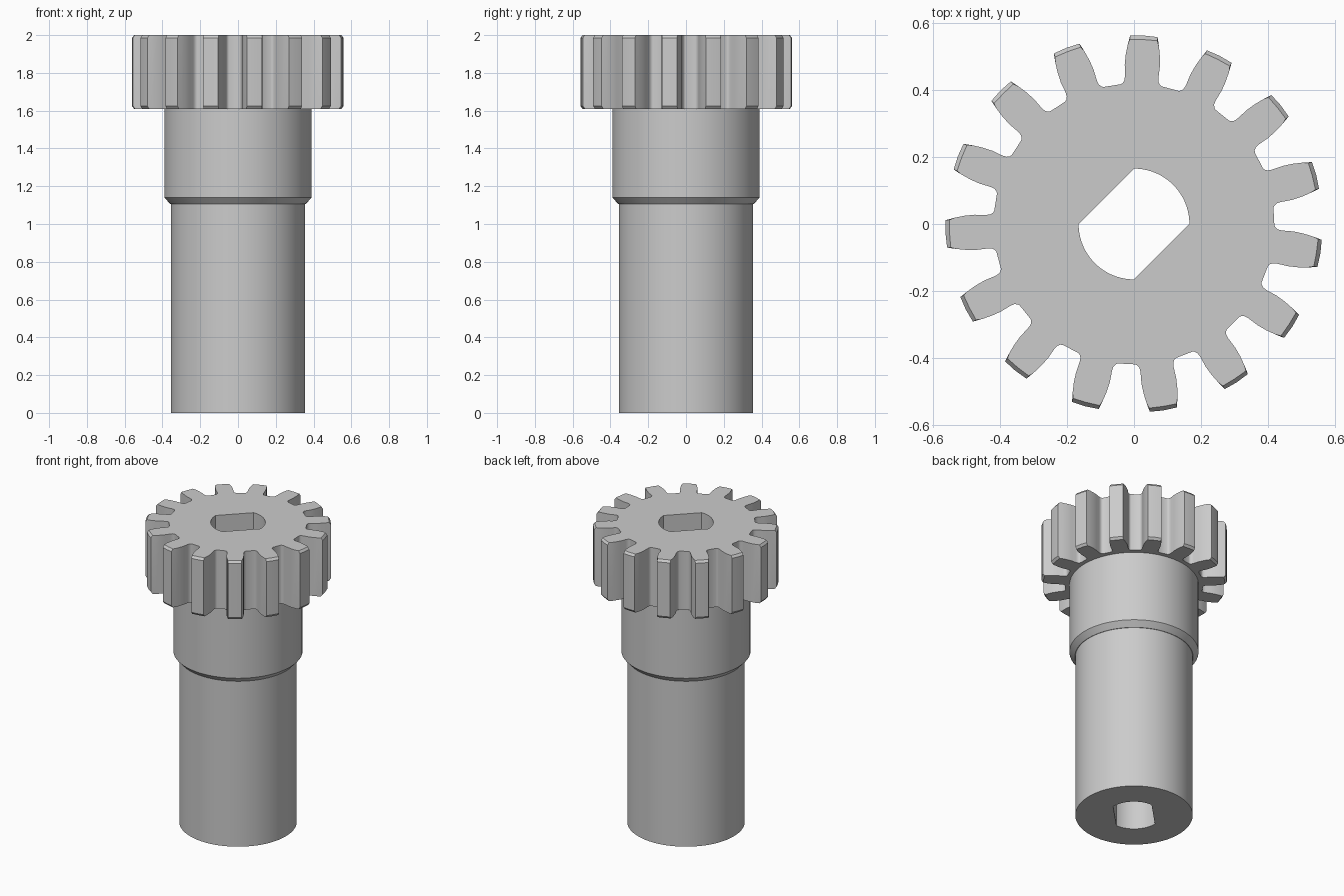
import bpy
import bmesh
from math import sin, cos, pi, radians

if "Cube" in bpy.data.objects:
    bpy.data.objects.remove(bpy.data.objects["Cube"], do_unlink=True)

STEEL = (0.6, 0.6, 0.6, 1)
steel = bpy.data.materials.new("grey steel")
steel.diffuse_color = STEEL
steel.use_nodes = True
steel.node_tree.nodes["Principled BSDF"].inputs["Base Color"].default_value = STEEL

TEETH = 15
FIRST_TOOTH = radians(87)
BORE_RADIUS = 0.165


def loft(name, rings):
    """Closed solid through a stack of (z, outline) rings."""
    bm = bmesh.new()
    loops = [[bm.verts.new((x, y, z)) for x, y in outline] for z, outline in rings]
    for low, high in zip(loops, loops[1:]):
        for i in range(len(low)):
            j = (i + 1) % len(low)
            bm.faces.new((low[i], low[j], high[j], high[i]))
    bm.faces.new(loops[0][::-1])
    bm.faces.new(loops[-1])
    mesh = bpy.data.meshes.new(name)
    bm.to_mesh(mesh)
    bm.free()
    mesh.materials.append(steel)
    obj = bpy.data.objects.new(name, mesh)
    bpy.context.collection.objects.link(obj)
    return obj


def circle(r, n=96):
    return [(r * cos(2 * pi * i / n), r * sin(2 * pi * i / n)) for i in range(n)]


def gear_outline(limit):
    # one tooth flank as (radius, half width), root to tip
    flank = [(0.418, 0.062), (0.421, 0.056), (0.429, 0.051), (0.442, 0.05),
             (0.475, 0.0525), (0.505, 0.051), (0.535, 0.0465), (0.561, 0.041)]
    tooth = [(r, -w) for r, w in flank] + [(0.562, 0)] + [(r, w) for r, w in flank[::-1]]
    points = []
    for t in range(TEETH):
        a = FIRST_TOOTH + 2 * pi * t / TEETH
        for r, w in tooth:
            r = min(r, limit)
            b = a + w / r
            points.append((r * cos(b), r * sin(b)))
    return points


def bore_outline(steps=24):
    # two quarter arcs joined by parallel flats
    angles = [start + pi / 2 * i / steps for start in (0, pi) for i in range(steps + 1)]
    return [(BORE_RADIUS * cos(a), BORE_RADIUS * sin(a)) for a in angles]


# shaft, collar with chamfered lower edge, and toothed head
shaft = loft("shaft", [(0, circle(0.355)), (1.105, circle(0.355))])
collar = loft("collar", [(1.105, circle(0.358)), (1.14, circle(0.39)), (1.61, circle(0.39))])
gear = loft("gear", [(1.61, gear_outline(0.55)), (1.625, gear_outline(0.57)),
                     (1.985, gear_outline(0.57)), (2.0, gear_outline(0.55))])

# double-flat bore through everything
cutter = loft("bore_cutter", [(-0.2, bore_outline()), (2.2, bore_outline())])
cutter.hide_render = True
for part in (shaft, collar, gear):
    cut = part.modifiers.new("bore", "BOOLEAN")
    cut.operation = "DIFFERENCE"
    cut.solver = "EXACT"
    cut.object = cutter
    bpy.ops.object.select_all(action="DESELECT")
    part.select_set(True)
    bpy.context.view_layer.objects.active = part
    bpy.ops.object.modifier_apply(modifier="bore")
    bpy.ops.object.shade_smooth_by_angle(angle=radians(30))
bpy.data.objects.remove(cutter, do_unlink=True)
